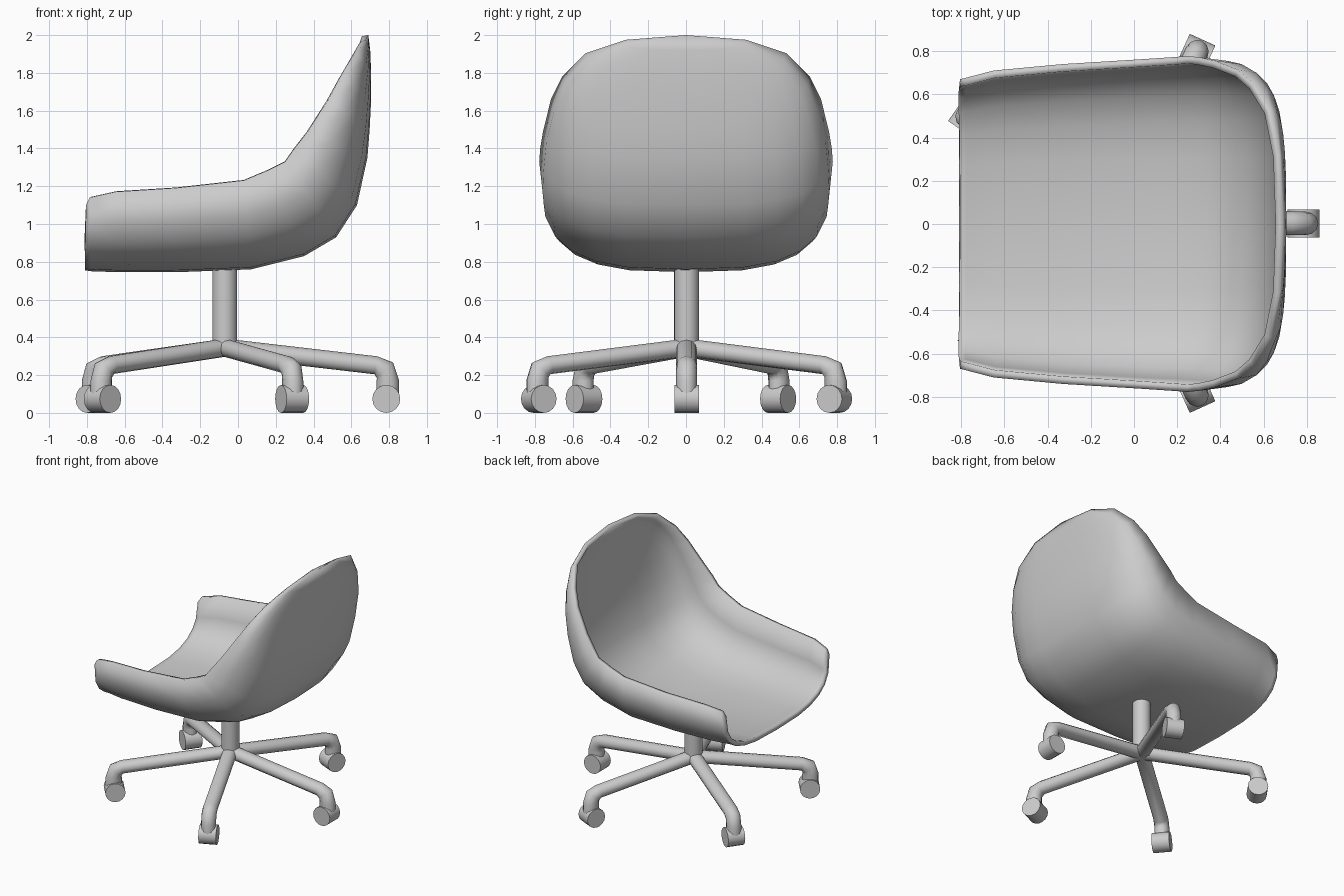
import bpy, bmesh, math
from mathutils import Vector, Matrix

if "Cube" in bpy.data.objects:
    bpy.data.objects.remove(bpy.data.objects["Cube"])

HUB = Vector((-0.07, 0.003, 0))


def finish(name, bm, angle=40):
    me = bpy.data.meshes.new(name)
    bm.to_mesh(me)
    bm.free()
    ob = bpy.data.objects.new(name, me)
    bpy.context.collection.objects.link(ob)
    bpy.ops.object.select_all(action='DESELECT')
    ob.select_set(True)
    bpy.context.view_layer.objects.active = ob
    bpy.ops.object.shade_smooth_by_angle(angle=math.radians(angle))
    return ob


def cylinder(name, r, depth, matrix, segments=16):
    bm = bmesh.new()
    bmesh.ops.create_cone(bm, cap_ends=True, segments=segments,
                          radius1=r, radius2=r, depth=depth, matrix=matrix)
    return finish(name, bm)


# Seat shell: each station pairs a spine point (x, z) with a rim point (x, y, z)
stations = [
    ((-.81, .755), (-.805, .67, 1.10)), ((-.78, .75), (-.785, .675, 1.14)),
    ((-.64, .745), (-.65, .71, 1.17)), ((-.32, .745), (-.33, .74, 1.19)),
    ((.07, .76), (.03, .762, 1.23)), ((.35, .83), (.15, .77, 1.28)),
    ((.52, .93), (.25, .777, 1.33)), ((.63, 1.10), (.30, .772, 1.40)),
    ((.685, 1.35), (.37, .757, 1.49)), ((.697, 1.50), (.48, .715, 1.66)),
    ((.705, 1.66), (.55, .655, 1.78)), ((.705, 1.80), (.63, .53, 1.905)),
    ((.70, 1.92), (.675, .32, 1.975)),
]
N = 12
bm = bmesh.new()
rows = []
for (cx, cz), (rx, ry, rz) in stations:
    row = []
    for j in range(N + 1):
        t = (j / N - 0.5) * math.pi
        a = math.copysign(abs(math.sin(t)) ** 0.667, t)
        b = 1 - max(math.cos(t), 0) ** 0.667
        row.append(bm.verts.new((cx + (rx - cx) * b, ry * a, cz + (rz - cz) * b)))
    rows.append(row)
for r0, r1 in zip(rows, rows[1:]):
    for j in range(N):
        bm.faces.new((r0[j], r0[j + 1], r1[j + 1], r1[j]))
apex = bm.verts.new((.69, 0, 2.0))
for j in range(N):
    bm.faces.new((rows[-1][j], rows[-1][j + 1], apex))
seat = finish("seat_shell", bm, 50)
solid = seat.modifiers.new("thickness", 'SOLIDIFY')
solid.thickness = 0.035
solid.offset = -1

# Central post
cylinder("post", .066, .48, Matrix.Translation(HUB + Vector((0, 0, .545))), 20)

# Arm tube: rings swept along a bent path (radial distance, z, tilt from vertical ring)
path = [(0, .345, 6), (.80, .252, 8), (.848, .225, 45), (.863, .17, 90), (.863, .07, 90)]


def arm(name, rot, reach):
    bm = bmesh.new()
    rings = []
    for d, z, tilt in path:
        r = .048 if tilt < 30 else .06
        c, s = math.cos(math.radians(tilt)), math.sin(math.radians(tilt))
        ring = []
        for k in range(12):
            a = 2 * math.pi * k / 12
            u, v = r * math.sin(a), .055 * math.cos(a)
            ring.append(bm.verts.new(HUB + rot @ Vector((d * reach + u * s, v, z + u * c))))
        rings.append(ring)
    for p, q in zip(rings, rings[1:]):
        for k in range(12):
            m = (k + 1) % 12
            bm.faces.new((p[k], p[m], q[m], q[k]))
    bm.faces.new(rings[0])
    bm.faces.new(rings[-1])
    bmesh.ops.recalc_face_normals(bm, faces=bm.faces)
    finish(name, bm, 50)


# Five arms, each with a caster lying across its end
for i, (deg, reach) in enumerate([(0, .855), (65.5, .86), (145, .845),
                                  (-140, .845), (-65.5, .86)]):
    rot = Matrix.Rotation(math.radians(deg), 3, 'Z')
    arm(f"base_arm_{i + 1}", rot, reach / .855)
    m = (Matrix.Translation(HUB + rot @ Vector((reach, 0, .074))) @ rot.to_4x4()
         @ Matrix.Rotation(math.pi / 2, 4, 'X'))
    cylinder(f"caster_{i + 1}", .074, .13, m)
